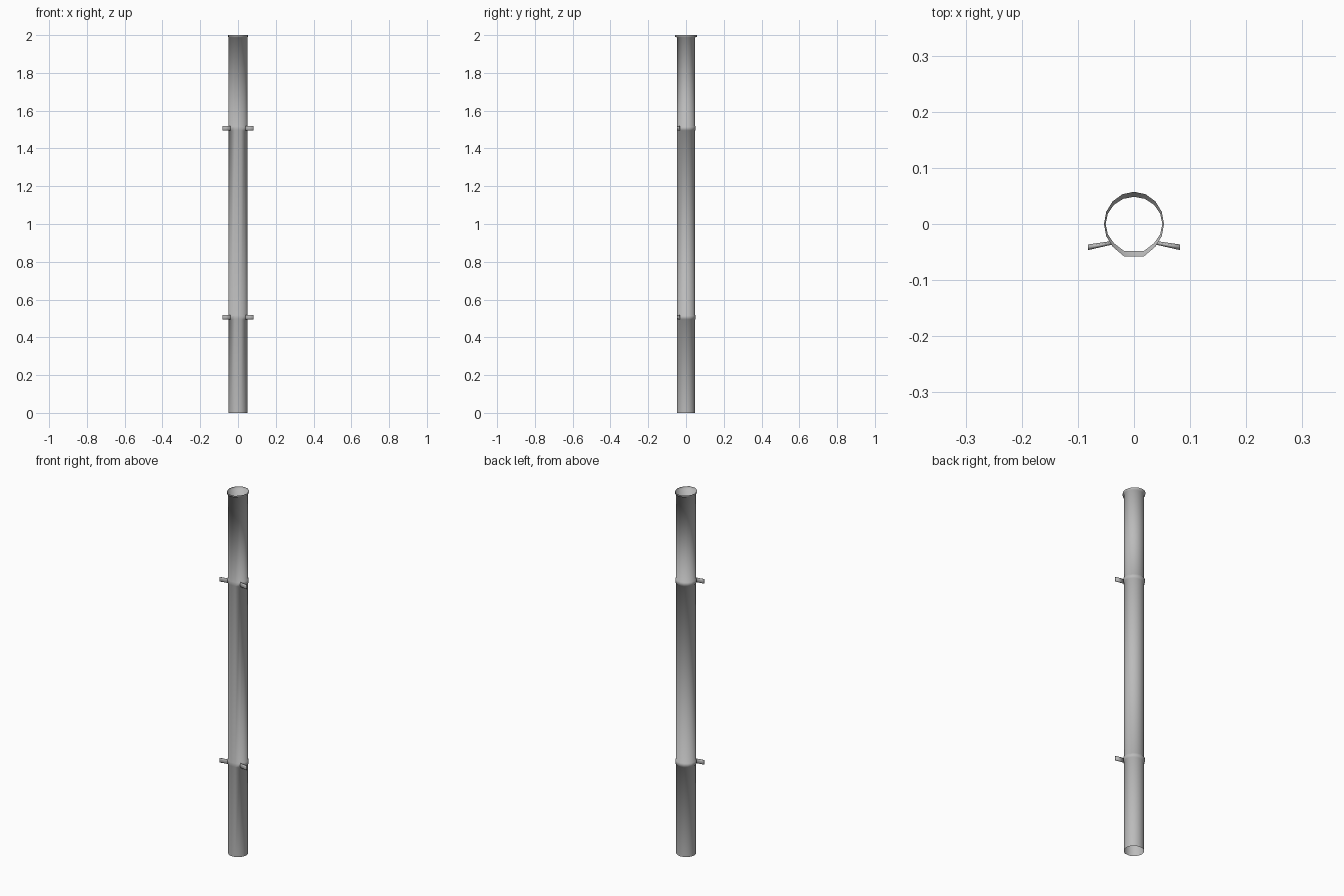
import bpy, bmesh, math
from mathutils import Vector

if "Cube" in bpy.data.objects:
    bpy.data.objects.remove(bpy.data.objects["Cube"])

grey = bpy.data.materials.new("dull_grey")
grey.diffuse_color = (0.5, 0.5, 0.5, 1)
grey.use_nodes = True
grey.node_tree.nodes["Principled BSDF"].inputs["Base Color"].default_value = grey.diffuse_color


def section(rx, ry):
    """16-step oval without its front point, leaving a flat front face."""
    pts = []
    for k in range(-7, 8):
        a = k * math.pi / 8
        corner = abs(k) == 7
        pts.append((math.sin(a) * rx * (0.88 if corner else 1),
                    -ry if corner else math.cos(a) * ry))
    return pts


def loft(name, rings, caps=False):
    """Skin a list of equal-length point rings, fully smooth."""
    bm = bmesh.new()
    vs = [[bm.verts.new(p) for p in r] for r in rings]
    n = len(vs[0])
    for a, b in zip(vs, vs[1:]):
        for i in range(n):
            j = (i + 1) % n
            bm.faces.new((a[i], a[j], b[j], b[i]))
    if caps:
        bm.faces.new(vs[0])
        bm.faces.new(vs[-1])
        bmesh.ops.recalc_face_normals(bm, faces=bm.faces)
    # Merge strap points that coincide on the flat front
    bmesh.ops.dissolve_degenerate(bm, dist=1e-5, edges=bm.edges)
    bm.normal_update()
    for f in bm.faces:
        f.smooth = True
        if not caps and f.normal.xy.dot(f.calc_center_median().xy) < -1e-6:
            f.normal_flip()
    me = bpy.data.meshes.new(name)
    bm.to_mesh(me)
    bm.free()
    me.materials.append(grey)
    ob = bpy.data.objects.new(name, me)
    bpy.context.collection.objects.link(ob)
    return ob


RX, RY = 0.0505, 0.0485
CLIPS = (("lower", 0.507), ("upper", 1.507))


def level(rx, ry, z):
    return [(x, y, z) for x, y in section(rx, ry)]


def strap(z, out):
    """Ring that is pushed outwards everywhere but on the flat front."""
    base, wide = level(RX, RY, z), level(RX + out, RY + out, z)
    return base[:1] + wide[1:-1] + base[-1:]


# Open single-walled pipe with clip straps and a stepped rim in one skin
rings = [level(RX, RY, 0)]
for _, zc in CLIPS:
    for out, dz in ((0, -.012), (.003, -.010), (.003, .010), (0, .012)):
        rings.append(strap(zc + dz, out))
rings += [level(RX, RY, 1.988), level(0.0535, 0.0575, 1.990),
          level(0.0535, 0.0575, 2.0)]
loft("pipe", [r[::-1] for r in rings])

# Pair of arms at each clip
for label, zc in CLIPS:
    for side, s in (("left", -1), ("right", 1)):
        ends = []
        for x, y, half in ((.039, -.0335, .0035), (.082, -.0415, .0055)):
            ends.append([Vector((s * x, y + half * math.cos(a), zc + .013 * math.sin(a)))
                         for a in (math.pi / 8 + i * math.pi / 4 for i in range(8))])
        loft(f"{label}_{side}_arm", ends, caps=True)
